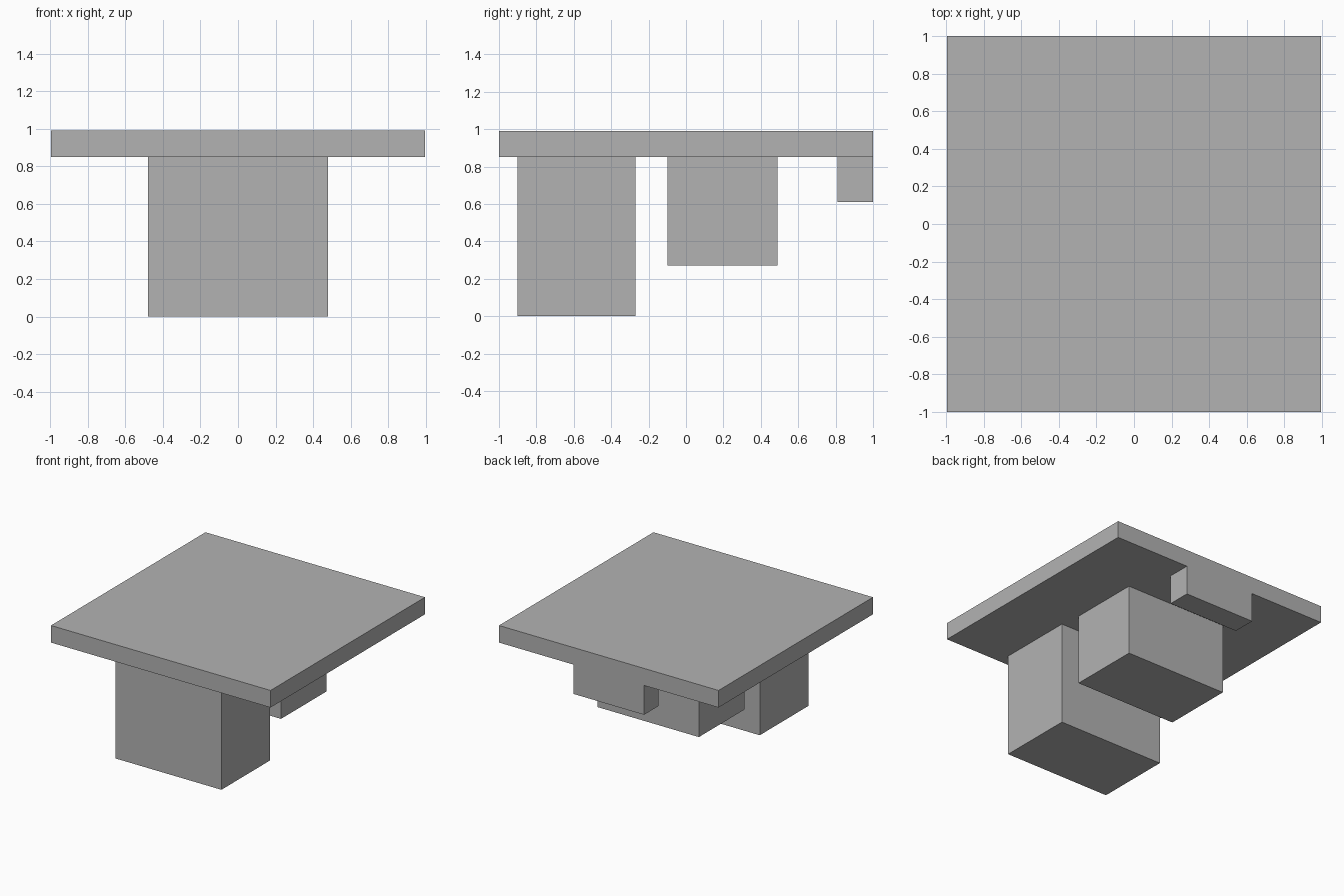
import bpy
import bmesh
from mathutils import Matrix, Vector

cube = bpy.data.objects.get("Cube")
if cube:
    bpy.data.objects.remove(cube, do_unlink=True)

# One flat grey for everything
GREY = (0.45, 0.45, 0.45, 1.0)
grey = bpy.data.materials.new("plain_grey")
grey.use_nodes = True
grey.diffuse_color = GREY
grey.node_tree.nodes["Principled BSDF"].inputs["Base Color"].default_value = GREY

TOP, UNDERSIDE = 0.99, 0.85


def box(name, half_width, y_min, y_max, z_min, z_max):
    """Flat-shaded box, symmetric about x = 0."""
    mesh = bpy.data.meshes.new(name)
    bm = bmesh.new()
    size = Vector((2 * half_width, y_max - y_min, z_max - z_min))
    centre = Vector((0, (y_min + y_max) / 2, (z_min + z_max) / 2))
    bmesh.ops.create_cube(bm, size=1, matrix=Matrix.LocRotScale(centre, None, size))
    bm.to_mesh(mesh)
    bm.free()
    mesh.materials.append(grey)
    obj = bpy.data.objects.new(name, mesh)
    bpy.context.collection.objects.link(obj)
    return obj


# Wide slab on top
box("top_slab", 0.995, -1, 1, UNDERSIDE, TOP)

# Blocks hanging below it, shorter towards the back
box("front_block", 0.48, -0.9, -0.27, 0, UNDERSIDE)
box("middle_block", 0.46, -0.1, 0.49, 0.27, UNDERSIDE)
box("back_block", 0.32, 0.81, 1, 0.61, UNDERSIDE)
